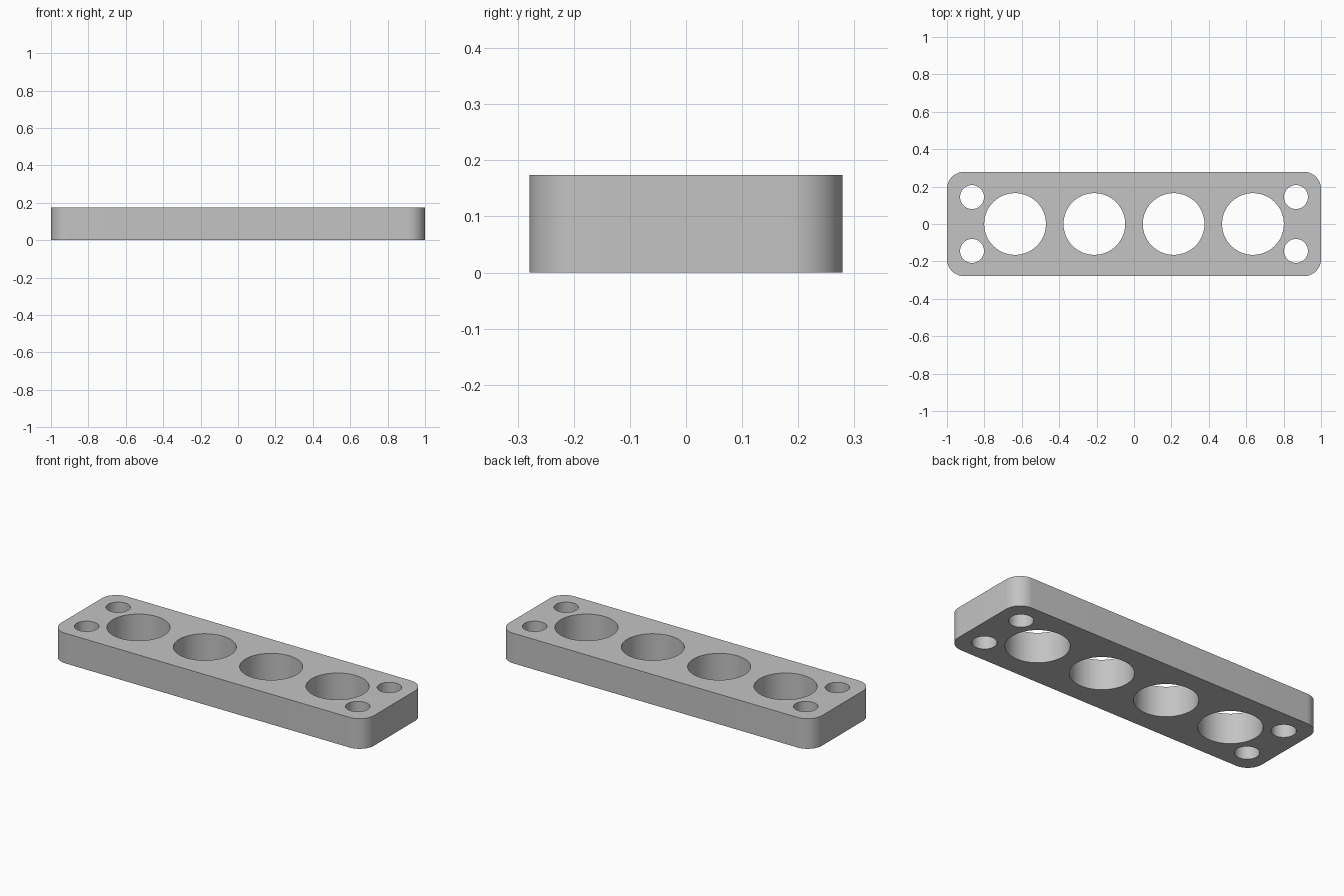
import bpy
import bmesh
from math import radians
from mathutils import Matrix

LENGTH, WIDTH, HEIGHT = 2.0, 0.558, 0.174
CORNER_RADIUS = 0.092

cube = bpy.data.objects.get("Cube")
if cube:
    bpy.data.objects.remove(cube, do_unlink=True)


def new_object(name, bm):
    mesh = bpy.data.meshes.new(name)
    bm.to_mesh(mesh)
    bm.free()
    obj = bpy.data.objects.new(name, mesh)
    bpy.context.collection.objects.link(obj)
    return obj


# Plain grey material
grey = bpy.data.materials.new("grey")
grey.use_nodes = True
colour = (0.55, 0.55, 0.55, 1)
grey.diffuse_color = colour
grey.node_tree.nodes["Principled BSDF"].inputs["Base Color"].default_value = colour

# Plate with rounded vertical corners
bm = bmesh.new()
bmesh.ops.create_cube(bm, size=1)
bmesh.ops.scale(bm, vec=(LENGTH, WIDTH, HEIGHT), verts=bm.verts)
bmesh.ops.translate(bm, vec=(0, 0, HEIGHT / 2), verts=bm.verts)
upright = [e for e in bm.edges if abs(e.verts[0].co.z - e.verts[1].co.z) > 0.1]
bmesh.ops.bevel(bm, geom=upright, offset=CORNER_RADIUS, segments=16,
                profile=0.5, affect='EDGES')
plate = new_object("plate", bm)
plate.data.materials.append(grey)

# Through holes: a row of four large bores and a screw hole at each corner
holes = [(x, 0, 0.165) for x in (-0.636, -0.212, 0.212, 0.636)]
holes += [(sx * 0.866, sy * 0.144, 0.064) for sx in (-1, 1) for sy in (-1, 1)]
bm = bmesh.new()
for x, y, radius in holes:
    bmesh.ops.create_cone(bm, cap_ends=True, segments=64, radius1=radius,
                          radius2=radius, depth=HEIGHT * 2,
                          matrix=Matrix.Translation((x, y, HEIGHT / 2)))
cutter = new_object("hole_cutter", bm)
cutter.data.materials.append(grey)
cutter.hide_render = True

cut = plate.modifiers.new("holes", 'BOOLEAN')
cut.operation = 'DIFFERENCE'
cut.solver = 'EXACT'
cut.object = cutter

bpy.ops.object.select_all(action='DESELECT')
plate.select_set(True)
bpy.context.view_layer.objects.active = plate
bpy.ops.object.modifier_apply(modifier=cut.name)
bpy.data.objects.remove(cutter, do_unlink=True)

# Smooth round walls, crisp rims
bpy.ops.object.shade_smooth_by_angle(angle=radians(30))
